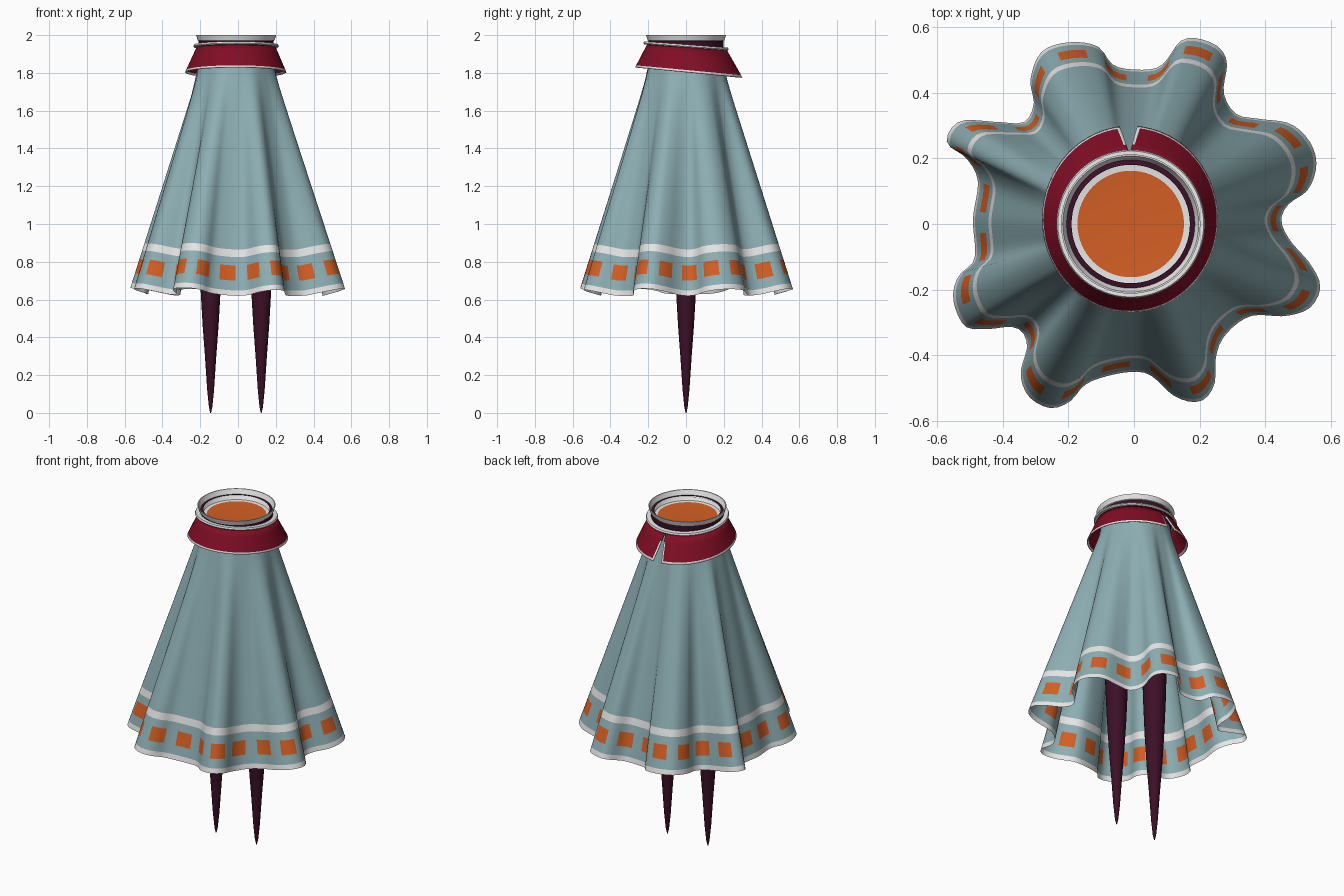
import bpy, bmesh, math
from mathutils import Vector

if "Cube" in bpy.data.objects:
    bpy.data.objects.remove(bpy.data.objects["Cube"])

def material(name, rgb):
    m = bpy.data.materials.new(name)
    m.diffuse_color = (*rgb, 1)
    m.use_nodes = True
    m.node_tree.nodes["Principled BSDF"].inputs["Base Color"].default_value = m.diffuse_color
    return m

TEAL = material("dusty_teal", (0.27, 0.43, 0.46))
WHITE = material("off_white", (0.80, 0.80, 0.80))
ORANGE = material("orange", (0.66, 0.115, 0.018))
CRIMSON = material("crimson", (0.22, 0.004, 0.018))
PLUM = material("dark_plum", (0.045, 0.005, 0.02))
CX = -0.01

def grid(name, rows, mats, rule=lambda r, c: 0, closed=True, cap=(), angle=40):
    """Skin rows of points into a surface; rule picks the material of each cell."""
    bm = bmesh.new()
    vs = [[bm.verts.new(p) for p in row] for row in rows]
    n = len(rows[0])
    for r in range(len(rows) - 1):
        for c in range(n if closed else n - 1):
            d = (c + 1) % n
            f = bm.faces.new((vs[r][c], vs[r][d], vs[r + 1][d], vs[r + 1][c]))
            f.material_index = rule(r, c)
    for r, mat in cap:
        bm.faces.new(vs[r]).material_index = mat
    bmesh.ops.recalc_face_normals(bm, faces=bm.faces[:])
    me = bpy.data.meshes.new(name)
    bm.to_mesh(me)
    bm.free()
    for m in mats:
        me.materials.append(m)
    ob = bpy.data.objects.new(name, me)
    bpy.context.collection.objects.link(ob)
    bpy.ops.object.select_all(action='DESELECT')
    ob.select_set(True)
    bpy.context.view_layer.objects.active = ob
    bpy.ops.object.shade_smooth_by_angle(angle=math.radians(angle))
    return ob

def lathe(name, profile, mats, rule=lambda r, c: 0, x=CX, y=0.0, tilt=0.0, n=64, cap=()):
    rows = [[(x + r * math.cos(2 * math.pi * k / n), y + r * math.sin(2 * math.pi * k / n),
              z + tilt * r * math.sin(2 * math.pi * k / n)) for k in range(n)] for r, z in profile]
    return grid(name, rows, mats, rule, cap=cap)

# Skirt hem outline seen from above (hundredths of a unit), clockwise from the back
HEM = [(0, 47), (8, 48), (14, 55.5), (19, 56.5), (25.5, 54), (28.3, 49), (27.3, 40), (31, 33.5),
       (38, 32), (47.5, 30.5), (53.5, 25), (55.5, 18), (53, 10.5), (47, 6), (44.8, 1), (47.5, -5),
       (53.5, -12), (56.7, -19), (53.5, -25.5), (46, -28), (35.5, -28), (28, -33.5), (25, -40),
       (24.4, -49), (20, -54), (12.5, -52.5), (5, -46), (-1, -45), (-9, -46.5), (-15, -49),
       (-19.5, -54), (-25.5, -56), (-32, -52.5), (-34.5, -45.5), (-32.5, -36.5), (-36, -31.5),
       (-45, -32), (-51.5, -31), (-55, -23), (-53.5, -16), (-48.5, -10.5), (-49, 1.5), (-47.5, 13),
       (-51, 20), (-56.5, 24), (-56.3, 28), (-52, 31.5), (-41, 31), (-33.5, 31), (-30.5, 36.5),
       (-31.5, 44), (-28, 52.5), (-19.5, 55.3), (-11, 54), (-6.5, 48.5)]

def hem_curve(count):
    """Smooth closed curve through HEM, resampled evenly by length."""
    p = [Vector(q) / 100 for q in HEM]
    m, dense = len(p), []
    for i in range(m):
        a, b, c, d = p[i - 1], p[i], p[(i + 1) % m], p[(i + 2) % m]
        for s in range(10):
            t = s / 10
            dense.append(0.5 * (2 * b + (c - a) * t + (2 * a - 5 * b + 4 * c - d) * t * t
                                + (3 * b - a - 3 * c + d) * t ** 3))
    dense.append(dense[0])
    acc = [0.0]
    for i in range(len(dense) - 1):
        acc.append(acc[-1] + (dense[i + 1] - dense[i]).length)
    out, j = [], 0
    for k in range(count):
        s = acc[-1] * k / count
        while acc[j + 1] < s:
            j += 1
        out.append(dense[j].lerp(dense[j + 1], (s - acc[j]) / (acc[j + 1] - acc[j])))
    return out

# Pleated skirt: flared from a round neck to the wavy hem, with stripes and squares
SQUARES, STEP = 27, 7
N = SQUARES * STEP
hem = hem_curve(N)
TOP, LOW, RT = 1.84, 0.62, 0.20
levels = [TOP - 0.098 * i for i in range(10)] + [0.865, 0.825, 0.78, 0.70, 0.648, LOW]
rows = []
for r in (0.17, 0.19):
    rows.append([(CX + r * math.sin(2 * math.pi * k / N), r * math.cos(2 * math.pi * k / N),
                  1.93 if r < 0.18 else 1.89) for k in range(N)])
for z in levels:
    t = (TOP - z) / (TOP - LOW)
    row = []
    for k, h in enumerate(hem):
        a = 2 * math.pi * k / N
        q = Vector((CX + RT * math.sin(a), RT * math.cos(a))).lerp(h, t)
        lift = 0.25 * max(0, h.length - 0.45)
        row.append((q.x, q.y, z + lift * t))
    rows.append(row)

def skirt_rule(r, c):
    band = r - 11                 # 1 stripe, 3 squares, 5 hem trim
    if band in (1, 5):
        return 1
    return 2 if band == 3 and 2 <= c % STEP <= 5 else 0

grid("skirt", rows, [TEAL, WHITE, ORANGE], skirt_rule, angle=60)

# Collar: tilted flared band, split at the back, with white trim along the edges
cols = [0, 0.006] + [i / 64 for i in range(1, 64)] + [0.994, 1]
collar = []
for v in (0, 0.3, 0.6, 0.92, 1):
    row = []
    for u in cols:
        gap = math.radians(0.6 + 5.2 * v)
        a = math.radians(91) + gap + u * (2 * math.pi - 2 * gap)
        rx, ry = 0.21 + 0.058 * v, 0.212 + 0.072 * v
        y = 0.005 + 0.01 * v + ry * math.sin(a)
        row.append((CX - 0.002 * v + rx * math.cos(a), y, 1.935 - 0.13 * v - (0.07 + 0.025 * v) * y))
    collar.append(row)
ob = grid("collar", collar, [CRIMSON, WHITE],
          lambda r, c: 1 if r == 3 or (r > 0 and c in (0, len(cols) - 2)) else 0, closed=False)
sol = ob.modifiers.new("thickness", 'SOLIDIFY')
sol.thickness = 0.006

# Tilted pale ring on top of the collar
lathe("collar_ring", [(0.19, 1.937), (0.222, 1.935), (0.226, 1.941), (0.222, 1.95), (0.19, 1.95)],
      [WHITE], tilt=-0.075)

# Dark neck band
lathe("neck_band", [(0.185, 1.88), (0.198, 1.92), (0.198, 1.972), (0.18, 1.975)], [PLUM])

# Shallow cup with an orange floor
lathe("neck_cup", [(0.19, 1.965), (0.203, 1.972), (0.212, 2.0), (0.207, 2.0), (0.192, 1.965),
                   (0.18, 1.947), (0.162, 1.945)], [WHITE, ORANGE], cap=[(6, 1)])

# Two pointed legs
for side, x in (("left", -0.145), ("right", 0.123)):
    lathe(side + "_leg", [(0.002, 0.0), (0.009, 0.03), (0.018, 0.12), (0.03, 0.3), (0.042, 0.46),
                          (0.053, 0.65), (0.063, 0.9), (0.07, 1.3)],
          [PLUM], x=x, n=24, cap=[(0, 0), (7, 0)])
